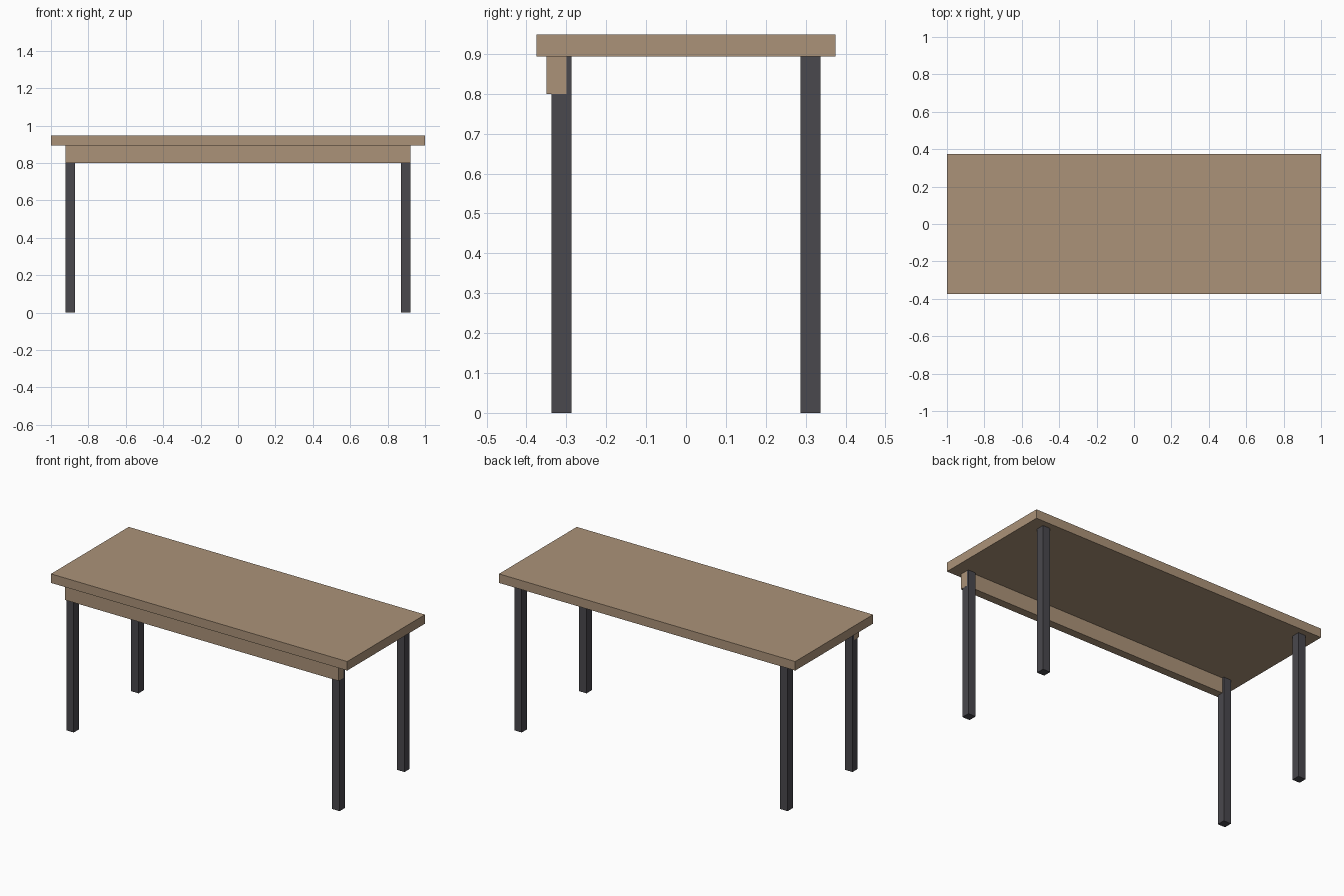
import bpy

if "Cube" in bpy.data.objects:
    bpy.data.objects.remove(bpy.data.objects["Cube"])


def material(name, color):
    m = bpy.data.materials.new(name)
    m.diffuse_color = (*color, 1)
    m.use_nodes = True
    m.node_tree.nodes["Principled BSDF"].inputs["Base Color"].default_value = m.diffuse_color
    return m


def box(name, lo, hi, mat):
    """Axis-aligned box between two corners."""
    bpy.ops.mesh.primitive_cube_add(
        size=1, location=[(a + b) / 2 for a, b in zip(lo, hi)])
    ob = bpy.context.object
    ob.name = name
    ob.scale = [b - a for a, b in zip(lo, hi)]
    bpy.ops.object.transform_apply(location=False, rotation=False, scale=True)
    ob.data.materials.append(mat)
    return ob


wood = material("wood", (0.41, 0.29, 0.19))
metal = material("dark_metal", (0.067, 0.065, 0.075))

UNDERSIDE, TOP = 0.893, 0.948
LEG_X, LEG_Y, LEG_HALF = 0.8975, 0.3125, 0.025

# Tabletop slab
box("tabletop", (-1, -0.375, UNDERSIDE), (1, 0.375, TOP), wood)

# Front apron, a hair longer than the leg spread so its ends cover the legs
apron_x = LEG_X + LEG_HALF + 0.0005
box("front_apron", (-apron_x, -0.35, 0.80), (apron_x, -0.30, UNDERSIDE), wood)

# Four square legs
for y_name, sy in (("front", -1), ("back", 1)):
    for x_name, sx in (("left", -1), ("right", 1)):
        x, y = sx * LEG_X, sy * LEG_Y
        box(f"{y_name}_{x_name}_leg",
            (x - LEG_HALF, y - LEG_HALF, 0),
            (x + LEG_HALF, y + LEG_HALF, UNDERSIDE), metal)
